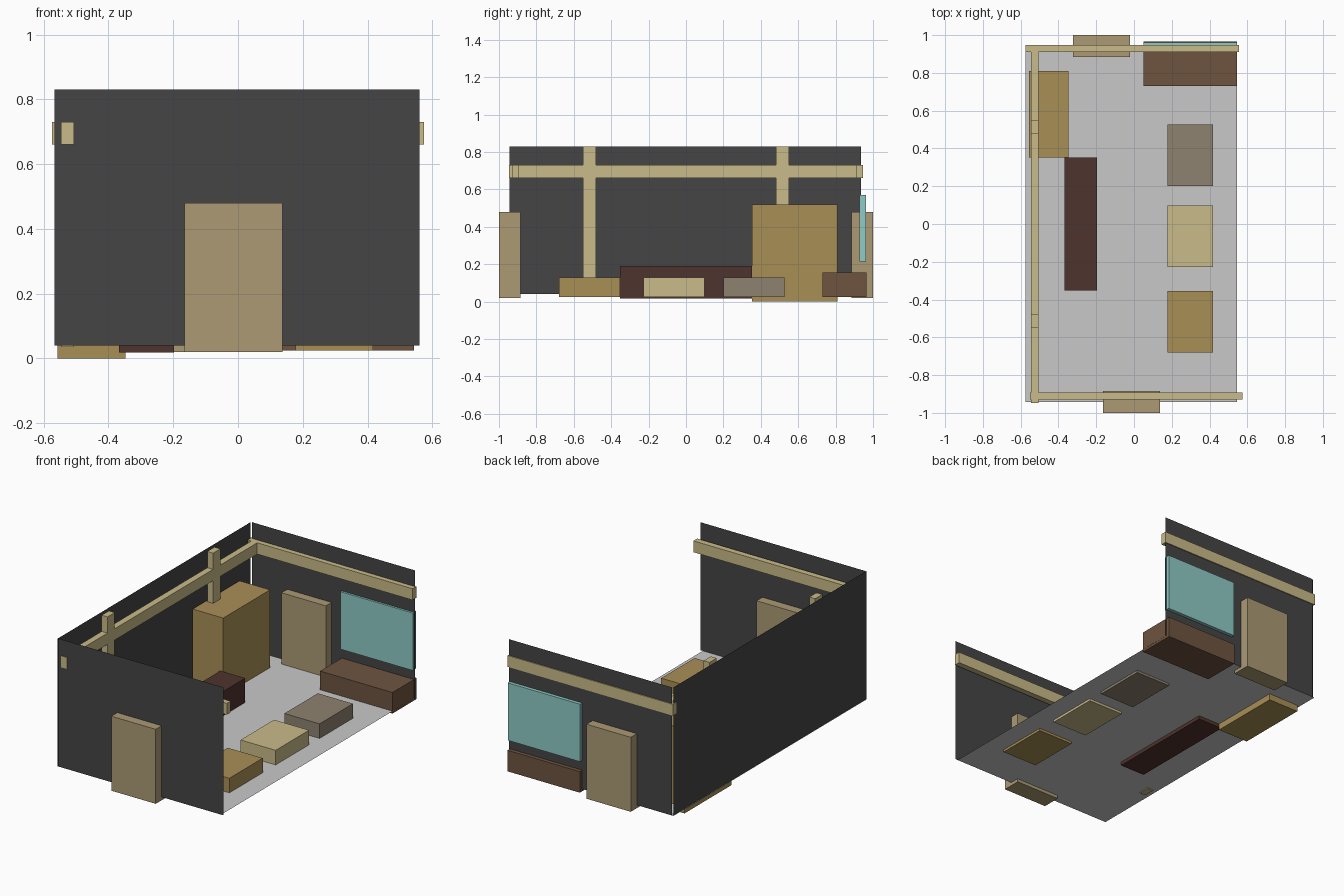
import bpy
import bmesh

cube = bpy.data.objects.get("Cube")
if cube:
    bpy.data.objects.remove(cube, do_unlink=True)


def material(name, hex_code):
    """Flat material from an sRGB hex code, stored as linear values."""
    srgb = [int(hex_code[i:i + 2], 16) / 255 for i in (0, 2, 4)]
    color = [((c + 0.055) / 1.055) ** 2.4 for c in srgb] + [1.0]
    mat = bpy.data.materials.new(name)
    mat.use_nodes = True
    mat.diffuse_color = color
    mat.node_tree.nodes["Principled BSDF"].inputs["Base Color"].default_value = color
    return mat


charcoal = material("charcoal wall", "454545")
pale_grey = material("pale grey floor", "c9c9c9")
pale_wood = material("pale wood", "c9bb88")
tan = material("tan door", "ab9a74")
gold = material("golden wood", "a98f56")
dark_red = material("dark red wood", "4f332e")
taupe = material("taupe", "8e8270")
brown = material("brown wood", "6e5440")
glass = material("pale blue glass", "8fcbc6")


def finish(name, bm, mat):
    mesh = bpy.data.meshes.new(name)
    bm.to_mesh(mesh)
    bm.free()
    mesh.materials.append(mat)
    obj = bpy.data.objects.new(name, mesh)
    bpy.context.collection.objects.link(obj)


def box(name, mat, x, y, z):
    """Block spanning the given (low, high) range on each axis."""
    bm = bmesh.new()
    bmesh.ops.create_cube(bm, size=1)
    for v in bm.verts:
        v.co = [r[0] if c < 0 else r[1] for c, r in zip(v.co, (x, y, z))]
    finish(name, bm, mat)


def sheet(name, mat, corner, edge_a, edge_b):
    """Single flat face spanned by two edges from a corner."""
    bm = bmesh.new()
    steps = ((0, 0), (1, 0), (1, 1), (0, 1))
    bm.faces.new([bm.verts.new([c + s * a + t * b for c, a, b in
                                zip(corner, edge_a, edge_b)]) for s, t in steps])
    finish(name, bm, mat)


# Room shell: floor and three sheet walls, open on the left
up = (0, 0, 0.79)
sheet("floor", pale_grey, (-0.575, -0.943, 0.04), (1.12, 0, 0), (0, 1.886, 0))
sheet("front_wall", charcoal, (-0.567, -0.942, 0.04), (1.127, 0, 0), up)
sheet("back_wall", charcoal, (-0.563, 0.941, 0.04), (1.113, 0, 0), up)
sheet("right_wall", charcoal, (-0.57, -0.945, 0.04), (0, 1.88, 0), up)

# Timber beams and posts
beam_z = (0.66, 0.73)
side_x = (-0.546, -0.506)
box("front_beam", pale_wood, (-0.55, 0.575), (-0.93, -0.893), beam_z)
box("back_beam", pale_wood, (-0.575, 0.555), (0.91, 0.947), beam_z)
box("side_beam", pale_wood, side_x, (-0.947, 0.91), beam_z)
for label, y in (("front", -0.515), ("back", 0.515)):
    box(label + "_post", pale_wood, side_x, (y - 0.035, y + 0.035), (0.035, 0.83))

# Doors and window, passing through the walls
door_z = (0.02, 0.48)
box("front_door", tan, (-0.165, 0.138), (-1.0, -0.885), door_z)
box("back_door", tan, (-0.323, -0.02), (0.885, 1.0), door_z)
box("window", glass, (0.05, 0.544), (0.928, 0.962), (0.215, 0.57))

# Furniture
box("cabinet", gold, (-0.557, -0.348), (0.353, 0.81), (0.0, 0.52))
box("counter", dark_red, (-0.367, -0.197), (-0.352, 0.352), (0.018, 0.19))
box("window_bench", brown, (0.05, 0.544), (0.73, 0.965), (0.025, 0.155))
for label, mat, y in (("front", gold, -0.517), ("middle", pale_wood, -0.065),
                      ("back", taupe, 0.363)):
    box(label + "_table", mat, (0.177, 0.417), (y - 0.163, y + 0.163), (0.025, 0.13))
